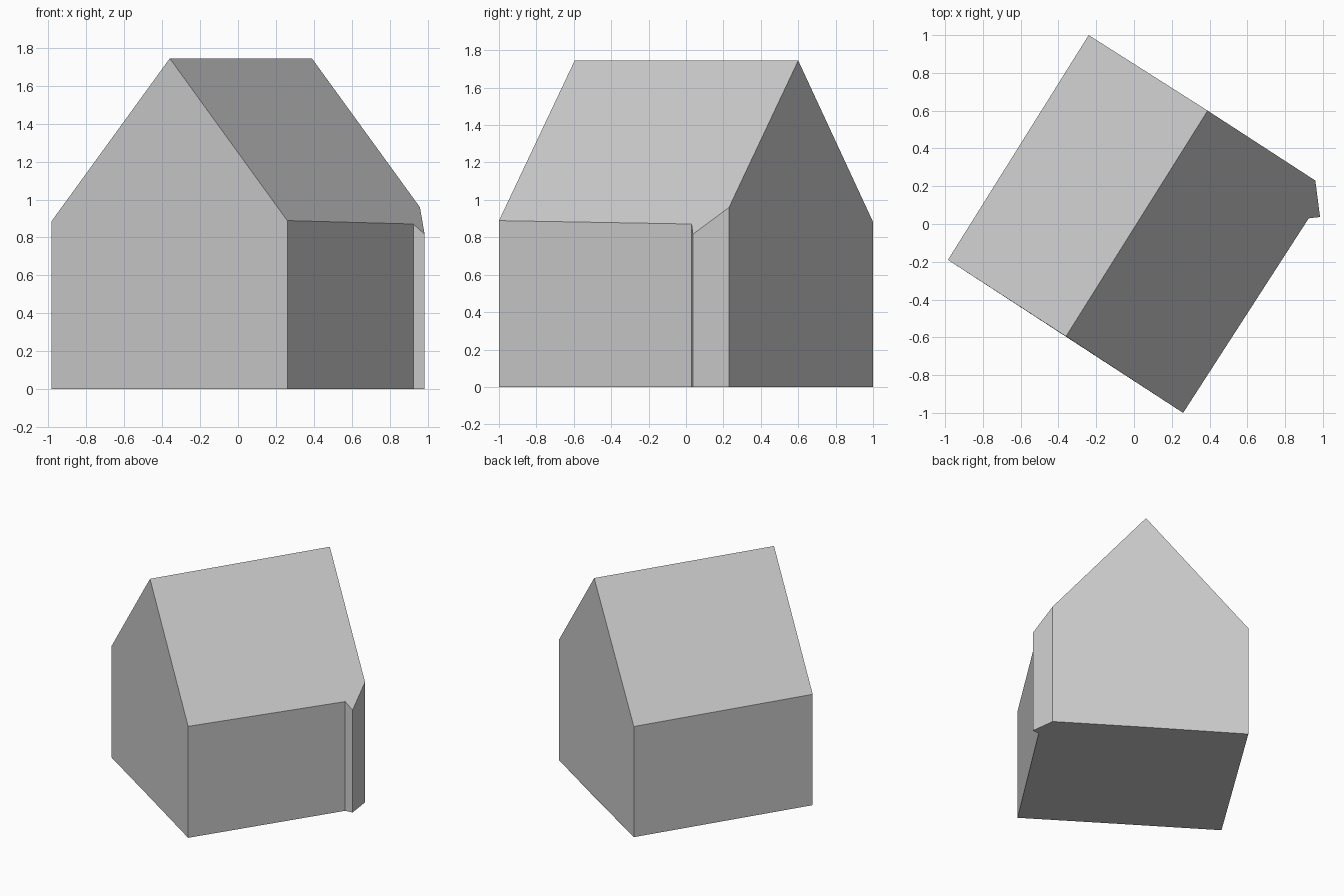
import bpy
import bmesh
from mathutils import Vector

default = bpy.data.objects.get("Cube")
if default:
    bpy.data.objects.remove(default, do_unlink=True)

# Single plain grey material
GREY = (0.6, 0.6, 0.6, 1.0)
grey = bpy.data.materials.new("plain_grey")
grey.use_nodes = True
grey.diffuse_color = GREY
grey.node_tree.nodes["Principled BSDF"].inputs["Base Color"].default_value = GREY

# Ridge line and roof pitch
RIDGE_Z = 1.745
PITCH = 1.156
ridge_front = Vector((-0.36, -0.595))
ridge_back = Vector((0.39, 0.6))
along = (ridge_back - ridge_front).normalized()
across = Vector((along.y, -along.x))

# Wall corners on each side of the ridge, the right side with its corner spur
right_side = [Vector(p) for p in ((0.26, -1.0), (0.925, 0.03), (0.985, 0.037), (0.96, 0.23))]
left_side = [Vector(p) for p in ((-0.24, 1.0), (-0.985, -0.19))]


def roof_height(p):
    """Height of the gable roof above a plan point."""
    return RIDGE_Z - PITCH * abs((p - ridge_front).dot(across))


# House body: floor, upright walls and two roof slopes
outline = [ridge_front] + right_side + [ridge_back] + left_side
bm = bmesh.new()
base = [bm.verts.new((p.x, p.y, 0)) for p in outline]
eaves = [bm.verts.new((p.x, p.y, roof_height(p))) for p in outline]
count = len(outline)
back = outline.index(ridge_back)

bm.faces.new(base[::-1])
for i in range(count):
    j = (i + 1) % count
    bm.faces.new((base[i], base[j], eaves[j], eaves[i]))
bm.faces.new(eaves[:back + 1])
bm.faces.new(eaves[back:] + eaves[:1])

# Merge the two halves of each gable wall into one flat face
for index in (0, back):
    edge = bm.edges.get((base[index], eaves[index]))
    bmesh.ops.dissolve_edges(bm, edges=[edge], use_verts=False)
bmesh.ops.recalc_face_normals(bm, faces=bm.faces[:])

mesh = bpy.data.meshes.new("house_body")
bm.to_mesh(mesh)
bm.free()
mesh.materials.append(grey)
house = bpy.data.objects.new("house_body", mesh)
bpy.context.collection.objects.link(house)
